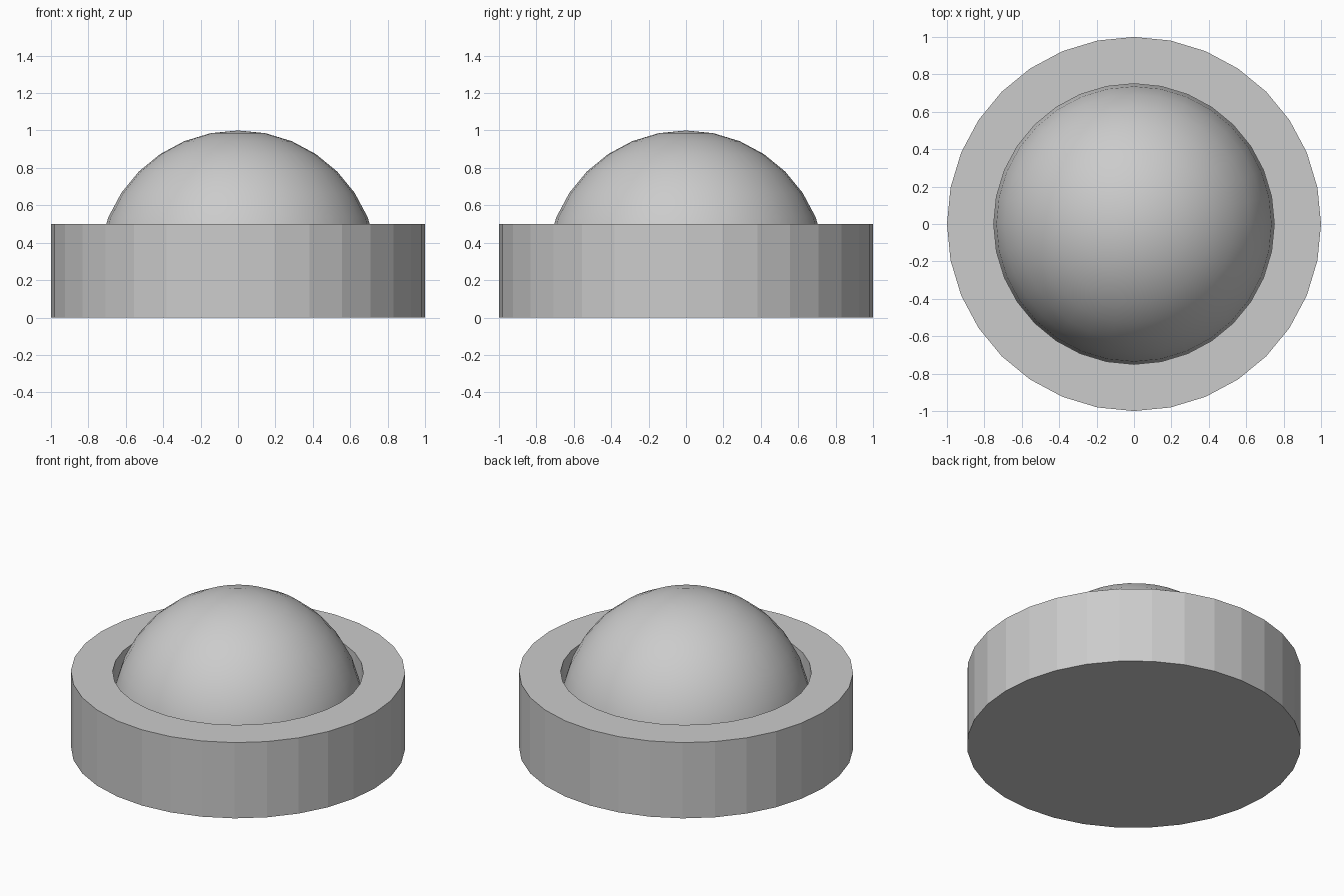
import bpy, bmesh
from math import sin, cos, pi

if "Cube" in bpy.data.objects:
    bpy.data.objects.remove(bpy.data.objects["Cube"])

SIDES = 32


def lathe(name, profile, smooth):
    """Revolve (radius, z) points around z; radius 0 makes a pole."""
    bm = bmesh.new()
    rings = []
    for r, z in profile:
        if r < 1e-6:
            rings.append([bm.verts.new((0, 0, z))] * SIDES)
        else:
            rings.append([bm.verts.new((r * cos(2 * pi * i / SIDES), r * sin(2 * pi * i / SIDES), z))
                          for i in range(SIDES)])
    for a, b in zip(rings, rings[1:]):
        for i in range(SIDES):
            j = (i + 1) % SIDES
            face = bm.faces.new(list(dict.fromkeys((a[i], a[j], b[j], b[i]))))
            face.smooth = smooth
    bmesh.ops.recalc_face_normals(bm, faces=bm.faces)
    mesh = bpy.data.meshes.new(name)
    bm.to_mesh(mesh)
    bm.free()
    obj = bpy.data.objects.new(name, mesh)
    bpy.context.collection.objects.link(obj)
    return obj


# Round base with a shallow pocket in the top
lathe("base_ring", [(0, 0), (1, 0), (1, 0.5), (0.75, 0.5), (0.75, 0.25), (0, 0.25)], False)

# Smooth hemisphere resting in the pocket
R = 0.75
dome = [(0, 0.25)] + [(R * cos(k * pi / 16), 0.25 + R * sin(k * pi / 16)) for k in range(9)]
lathe("dome", dome, True)
bpy.ops.object.select_all(action='DESELECT')
dome_obj = bpy.data.objects["dome"]
dome_obj.select_set(True)
bpy.context.view_layer.objects.active = dome_obj
bpy.ops.object.shade_smooth_by_angle()
